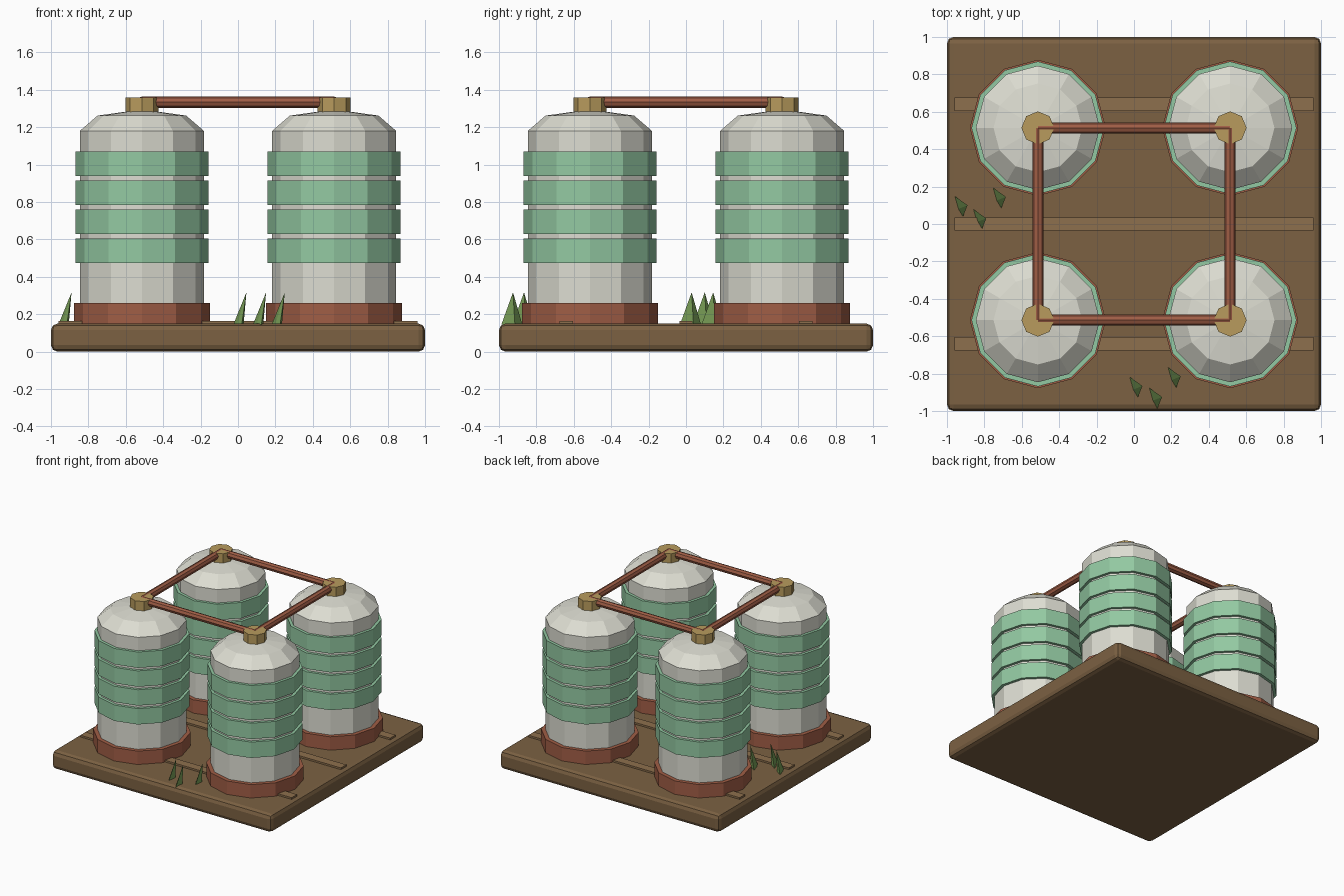
import bpy, bmesh, math
from mathutils import Matrix

if "Cube" in bpy.data.objects:
    bpy.data.objects.remove(bpy.data.objects["Cube"])


def mat(name, rgb):
    m = bpy.data.materials.new(name)
    m.diffuse_color = (*rgb, 1)
    m.use_nodes = True
    m.node_tree.nodes["Principled BSDF"].inputs["Base Color"].default_value = m.diffuse_color
    return m


WOOD = mat("wood", (0.20, 0.12, 0.055))
PLANK = mat("plank", (0.27, 0.16, 0.075))
RUST = mat("rust", (0.35, 0.11, 0.06))
SHELL = mat("shell", (0.72, 0.72, 0.64))
GREEN = mat("green", (0.29, 0.58, 0.36))
BRASS = mat("brass", (0.48, 0.33, 0.11))
GRASS = mat("grass", (0.20, 0.36, 0.10))


def finish(name, bm, material):
    bmesh.ops.recalc_face_normals(bm, faces=bm.faces)
    me = bpy.data.meshes.new(name)
    bm.to_mesh(me)
    bm.free()
    me.materials.append(material)
    ob = bpy.data.objects.new(name, me)
    bpy.context.collection.objects.link(ob)
    return ob


def box(name, size, loc, material, bevel=0):
    bm = bmesh.new()
    bmesh.ops.create_cube(bm, size=1, matrix=Matrix.Translation(loc) @ Matrix.Diagonal((*size, 1)))
    if bevel:
        bmesh.ops.bevel(bm, geom=bm.edges[:], offset=bevel, segments=2, profile=0.5, affect='EDGES')
    return finish(name, bm, material)


def lathe(name, profile, sides, x, y, material):
    """Closed faceted solid from (radius, z) rings, bottom to top."""
    bm = bmesh.new()
    rings = []
    for r, z in profile:
        n = sides if r > 0 else 1
        rings.append([bm.verts.new((x + r * math.cos(2 * math.pi * i / sides),
                                    y + r * math.sin(2 * math.pi * i / sides), z)) for i in range(n)])
    for a, b in zip(rings, rings[1:]):
        for i in range(sides):
            j = (i + 1) % sides
            bm.faces.new((a[i], a[j], b[0]) if len(b) == 1 else (a[i], a[j], b[j], b[i]))
    bm.faces.new(rings[0][::-1])
    if len(rings[-1]) > 1:
        bm.faces.new(rings[-1])
    return finish(name, bm, material)


# wooden pallet and its raised planks
box("pallet", (2, 2, 0.15), (0, 0, 0.075), WOOD, 0.035)
for i, y in enumerate((-0.64, 0, 0.64)):
    box(f"plank_{i}", (1.92, 0.07, 0.025), (0, y, 0.152), PLANK)

# four tanks: foot ring, domed shell, green bands, brass cap
C = 0.514
for t, (x, y) in enumerate(((-C, -C), (C, -C), (C, C), (-C, C))):
    lathe(f"tank_foot_{t}", [(0.364, 0.145), (0.364, 0.26)], 12, x, y, RUST)
    lathe(f"tank_shell_{t}", [(0.332, 0.2), (0.332, 1.18), (0.237, 1.262), (0, 1.295)], 12, x, y, SHELL)
    for b in range(4):
        z = 0.54 + 0.155 * b
        lathe(f"tank_band_{t}_{b}", [(0.355, z - 0.065), (0.355, z + 0.065)], 12, x, y, GREEN)
    lathe(f"tank_cap_{t}", [(0.088, 1.28), (0.088, 1.36)], 8, x, y, BRASS)

# square loop of octagonal pipes between the caps
for i in range(4):
    ob = lathe(f"pipe_{i}", [(0.03, -C), (0.03, C)], 8, 0, 0, RUST)
    ob.data.transform(Matrix.Translation((0, 0, 1.334)) @ Matrix.Rotation(i * math.pi / 2, 4, 'Z')
                      @ Matrix.Translation((0, -C, 0)) @ Matrix.Rotation(math.pi / 2, 4, 'Y'))

# leaning grass blades, two clusters, placed by their tips
tips = ((0.045, -0.866), (0.15, -0.925), (0.25, -0.815), (-0.89, 0.10), (-0.79, 0.03), (-0.685, 0.145))
for i, (x, y) in enumerate(tips):
    bm = bmesh.new()
    base = [bm.verts.new((x + dx, y + dy, 0.145)) for dx, dy in
            ((-0.07, 0.05), (-0.05, -0.02), (-0.025, -0.062), (-0.015, 0.01))]
    tip = bm.verts.new((x, y, 0.317))
    bm.faces.new(base)
    for k in range(4):
        bm.faces.new((base[k], base[(k + 1) % 4], tip))
    finish(f"grass_blade_{i}", bm, GRASS)
